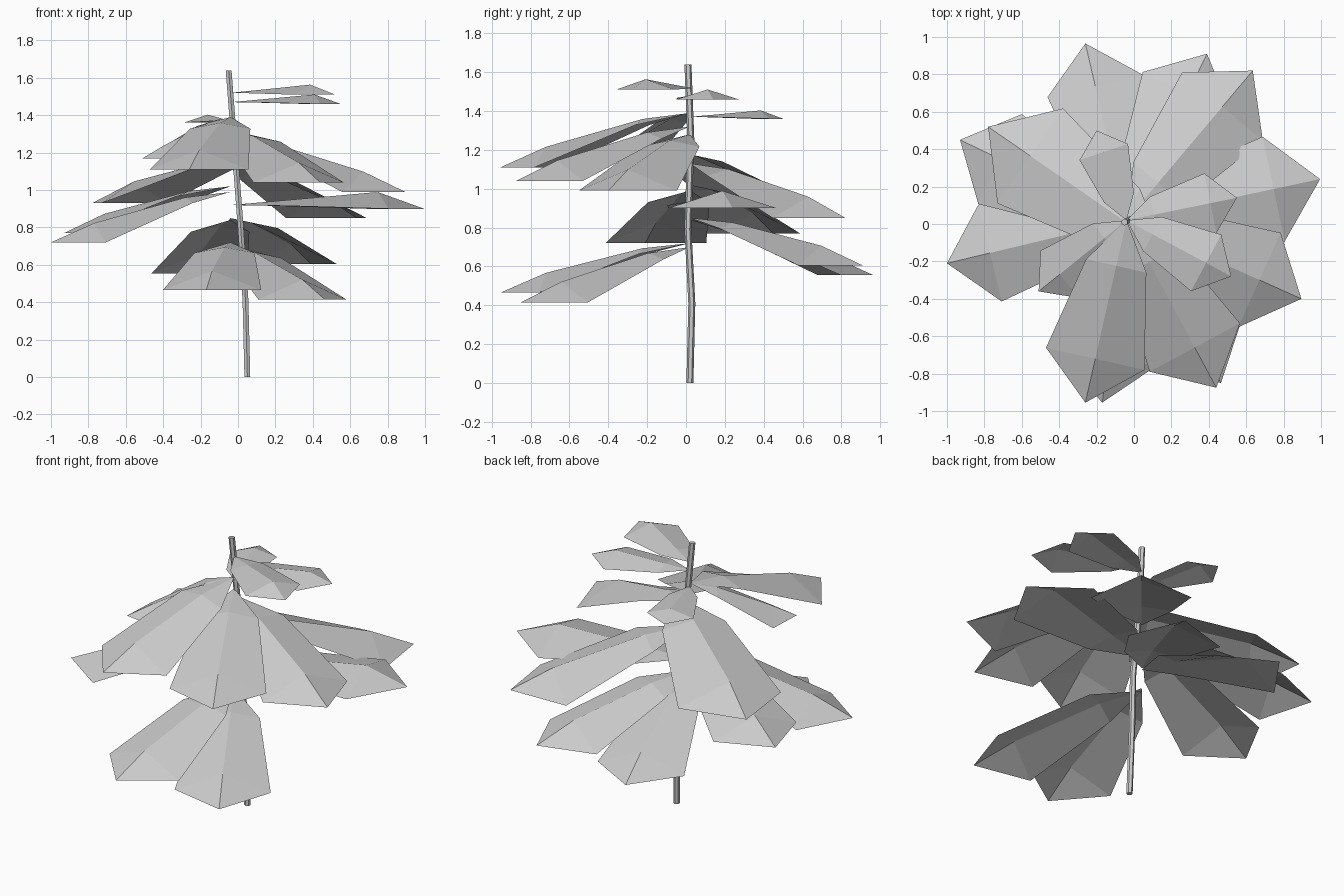
import bpy
import bmesh
from mathutils import Vector

cube = bpy.data.objects.get("Cube")
if cube:
    bpy.data.objects.remove(cube, do_unlink=True)


def make_material(name, value):
    mat = bpy.data.materials.new(name)
    mat.use_nodes = True
    color = (value, value, value, 1)
    mat.diffuse_color = color
    mat.node_tree.nodes["Principled BSDF"].inputs["Base Color"].default_value = color
    return mat


grey = make_material("light grey", 0.6)

# Gently bent trunk centre line
TRUNK = [Vector(p) for p in (
    (0.05, 0.02, 0), (0.04, 0.03, 0.41), (0.015, 0.01, 0.79),
    (-0.02, 0.025, 1.25), (-0.05, 0.01, 1.64))]


def finish(bm, name):
    mesh = bpy.data.meshes.new(name)
    bm.to_mesh(mesh)
    bm.free()
    mesh.materials.append(grey)
    obj = bpy.data.objects.new(name, mesh)
    bpy.context.collection.objects.link(obj)


def build_trunk(radius=0.018, sides=6):
    bm = bmesh.new()
    rings = []
    for p in TRUNK:
        ring = bmesh.ops.create_circle(bm, segments=sides, radius=radius)["verts"]
        bmesh.ops.translate(bm, verts=ring, vec=p)
        rings.append(ring)
    for low, high in zip(rings, rings[1:]):
        for i in range(sides):
            j = (i + 1) % sides
            bm.faces.new((low[i], low[j], high[j], high[i]))
    bm.faces.new(rings[0])
    bm.faces.new(rings[-1])
    bmesh.ops.recalc_face_normals(bm, faces=bm.faces)
    finish(bm, "trunk")


# Folded leaf: pointed base, shoulder, broad drooping end with a raised ridge
def build_leaf(name, base_z, tip, root_xy=(-0.04, 0.02)):
    base = Vector((*root_xy, base_z))
    axis = Vector(tip) - base
    drop = -axis.z
    axis.z = 0
    length = axis.length
    side = Vector((-axis.y, axis.x, 0))
    bm = bmesh.new()

    def vert(along, across, fall, lift):
        p = base + axis * along + side * across
        p.z += lift * length - drop * fall
        return bm.verts.new(p)

    root, end = vert(0, 0, 0, 0), vert(1, 0, 1, 0)
    mid, peak = vert(0.25, 0, 0.2, 0.025), vert(0.76, 0, 0.92, 0.083)
    for s in (1, -1):
        shoulder, corner = vert(0.25, 0.165 * s, 0.22, 0), vert(0.76, 0.27 * s, 1, 0)
        for loop in ((root, mid, shoulder), (mid, peak, corner, shoulder), (peak, end, corner)):
            bm.faces.new(loop)
    bm.normal_update()
    for face in bm.faces:
        if face.normal.z < 0:
            face.normal_flip()
    finish(bm, name)


# Leaf base height and tip position, lowest to highest
LEAVES = [
    (0.70, (0.465, -0.85, 0.415)), (0.72, (-0.17, -0.955, 0.465)),
    (0.84, (-0.26, 0.965, 0.555)), (0.85, (0.39, 0.91, 0.605)),
    (0.99, (-1.0, -0.21, 0.72)), (1.02, (-0.93, 0.45, 0.77)),
    (0.92, (0.995, 0.24, 0.90)), (1.13, (0.635, 0.82, 0.85)),
    (1.28, (0.895, -0.40, 0.99)), (1.32, (0.44, -0.875, 1.04)),
    (1.39, (-0.26, -0.955, 1.11)), (1.39, (-0.51, -0.36, 1.17)),
    (1.37, (-0.20, 0.50, 1.36)), (1.47, (0.55, 0.14, 1.46)),
    (1.52, (0.52, -0.28, 1.51)),
]

build_trunk()
for number, (height, point) in enumerate(LEAVES, 1):
    build_leaf(f"leaf_{number}", height, point)

# Largest leaf, whose root reaches past the trunk
build_leaf("large_leaf", 1.2, (-0.78, 0.52, 0.93), (0.16, -0.13))
